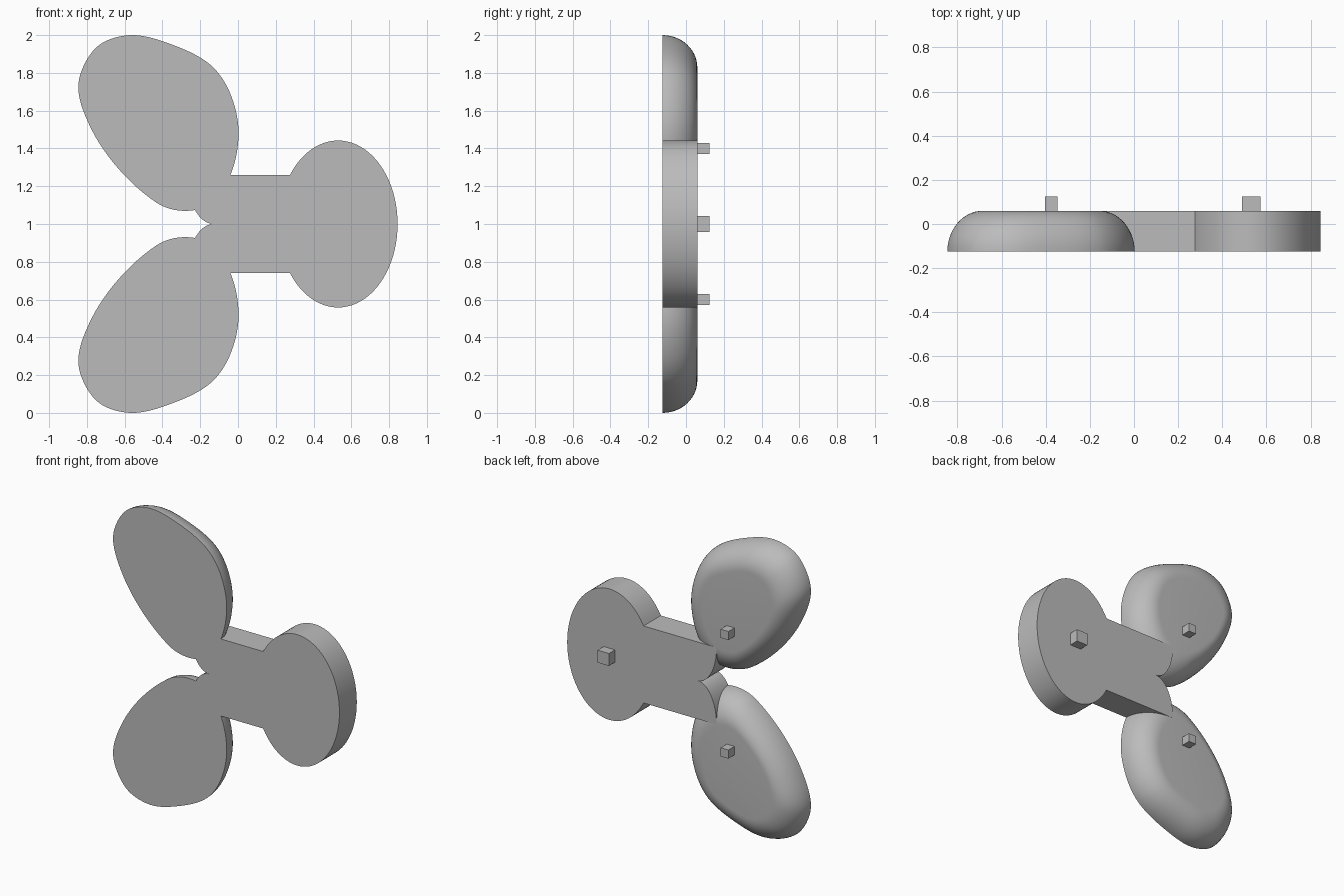
import bpy, bmesh, math
from mathutils import Vector

cube = bpy.data.objects.get("Cube")
if cube:
    bpy.data.objects.remove(cube, do_unlink=True)

FRONT, BACK, PEG_END = -0.125, 0.06, 0.125

grey = bpy.data.materials.new("plain grey")
grey.use_nodes = True
colour = (0.5, 0.5, 0.5, 1)
grey.diffuse_color = colour
grey.node_tree.nodes["Principled BSDF"].inputs["Base Color"].default_value = colour


def loft(name, rings):
    """Skin a list of (y, [(x, z), ...]) rings and cap both ends."""
    bm = bmesh.new()
    loops = [[bm.verts.new((x, y, z)) for x, z in pts] for y, pts in rings]
    n = len(loops[0])
    for a, b in zip(loops, loops[1:]):
        for i in range(n):
            j = (i + 1) % n
            bm.faces.new((a[i], a[j], b[j], b[i]))
    bm.faces.new(loops[0])
    bm.faces.new(loops[-1][::-1])
    bmesh.ops.recalc_face_normals(bm, faces=bm.faces[:])
    mesh = bpy.data.meshes.new(name)
    bm.to_mesh(mesh)
    bm.free()
    mesh.materials.append(grey)
    obj = bpy.data.objects.new(name, mesh)
    bpy.context.collection.objects.link(obj)
    bpy.ops.object.select_all(action='DESELECT')
    obj.select_set(True)
    bpy.context.view_layer.objects.active = obj
    bpy.ops.object.shade_smooth_by_angle(angle=math.radians(35))
    return obj


def arc(cx, cz, rx, rz, start, end, steps):
    angles = [math.radians(start + (end - start) * i / steps) for i in range(steps + 1)]
    return [(cx + rx * math.cos(a), cz + rz * math.sin(a)) for a in angles]


def closed_spline(points, steps):
    """Smooth closed curve through the points."""
    pts = [Vector(p) for p in points]
    n, out = len(pts), []
    for i in range(n):
        p0, p1, p2, p3 = (pts[(i + k) % n] for k in (-1, 0, 1, 2))
        d = (p2 - p1).length
        m1 = (p2 - p0) * d / ((p1 - p0).length + d)
        m2 = (p3 - p1) * d / ((p3 - p2).length + d)
        for s in range(steps):
            t = s / steps
            out.append(p1 * (2*t**3 - 3*t**2 + 1) + m1 * (t**3 - 2*t**2 + t)
                       + p2 * (3*t**2 - 2*t**3) + m2 * (t**3 - t**2))
    return out


def flip(points):
    return [(x, 2 - z) for x, z in points]


# Flat body: oval head, straight arm and two rounded horns with a notch
upper = arc(0.53, 1, 0.315, 0.442, 0, 144, 32) + arc(-0.13, 1.26, 0.14, 0.26, 180, 270, 16)
outline = upper + flip(upper)[-2:0:-1]
loft("body", [(FRONT, outline), (BACK, outline)])

# Petals: flat front, edges rounded over towards the back
petal = closed_spline([(-0.57, 2.0), (-0.75, 1.935), (-0.845, 1.74), (-0.785, 1.52),
                       (-0.635, 1.295), (-0.43, 1.112), (-0.295, 1.07), (-0.16, 1.1),
                       (-0.04, 1.26), (0.003, 1.49), (-0.045, 1.7), (-0.15, 1.846),
                       (-0.35, 1.95)], 8)
centre = Vector((-0.42, 1.55))
rings = []
for i in range(15):
    a = math.pi / 2 * i / 14
    scale = 1 - 0.38 * (1 - math.cos(a))
    rings.append((FRONT + (BACK - FRONT) * math.sin(a),
                  [tuple(centre + (p - centre) * scale) for p in petal]))
loft("upper_petal", rings)
loft("lower_petal", [(y, flip(pts)) for y, pts in rings])


# Square pegs on the back
def peg(name, x, z, r):
    square = [(x - r, z - r), (x + r, z - r), (x + r, z + r), (x - r, z + r)]
    loft(name, [(BACK - 0.02, square), (PEG_END, square)])


peg("head_peg", 0.53, 1, 0.042)
peg("upper_petal_peg", -0.375, 1.4, 0.029)
peg("lower_petal_peg", -0.375, 0.6, 0.029)
